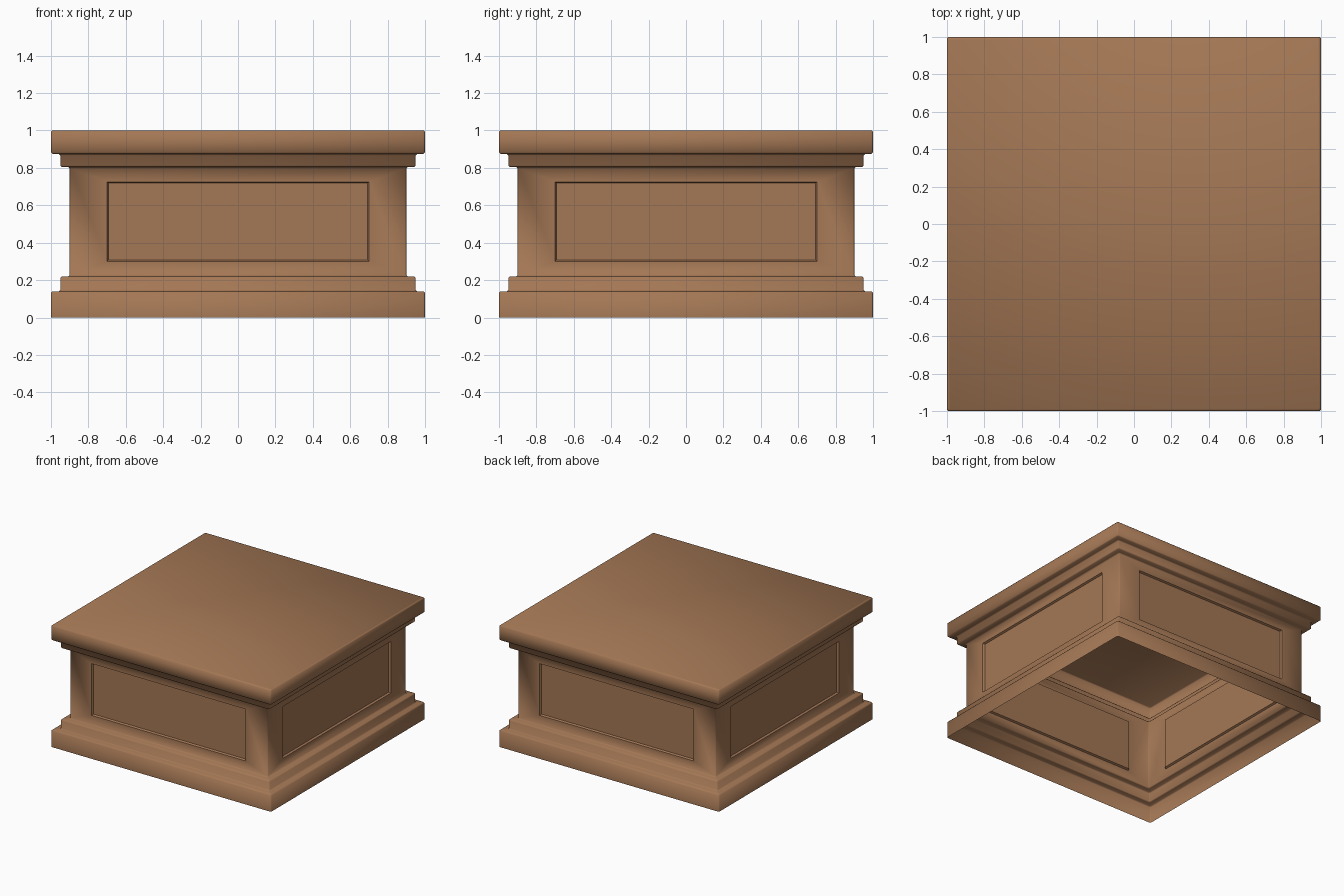
import bpy, bmesh, math
from mathutils import Vector

if "Cube" in bpy.data.objects:
    bpy.data.objects.remove(bpy.data.objects["Cube"])

C = 0.008  # small chamfer on every edge

wood = bpy.data.materials.new("warm brown wood")
wood.diffuse_color = (0.37, 0.185, 0.09, 1)
wood.use_nodes = True
wood.node_tree.nodes["Principled BSDF"].inputs["Base Color"].default_value = wood.diffuse_color

# moulding outline as (half width, height), open at the bottom
outline = [(1, 0), (1, 0.14), (0.95, 0.14), (0.95, 0.22), (0.9, 0.22),
           (0.9, 0.805), (0.95, 0.805), (0.95, 0.875), (1, 0.875), (1, 1), (0, 1)]


def chamfer(points):
    pts = [Vector(p) for p in points]
    out = [pts[0]]
    for a, b, c in zip(pts, pts[1:], pts[2:]):
        out += [b + (a - b).normalized() * C, b + (c - b).normalized() * C]
    return out


bm = bmesh.new()

# square rings with chamfered corners
rings = []
for w, z in chamfer(outline):
    k = w - C
    ring = [(k, -w), (w, -k), (w, k), (k, w), (-k, w), (-w, k), (-w, -k), (-k, -w)]
    rings.append([bm.verts.new((x, y, z)) for x, y in ring])
for lo, hi in zip(rings, rings[1:]):
    for i in range(8):
        j = (i + 1) % 8
        bm.faces.new((lo[i], lo[j], hi[j], hi[i]))
bm.faces.new(rings[-1])  # flat top
bm.normal_update()

# recessed panel on each of the four body sides
sides = [f for f in bm.faces
         if 0.45 < f.calc_center_median().z < 0.6 and f.calc_area() > 0.5]
bmesh.ops.inset_individual(bm, faces=sides, thickness=0.07)
for f in sides:
    for v in f.verts:
        v.co.z = 0.725 if v.co.z > 0.5 else 0.30
        for a in (0, 1):
            if abs(f.normal[a]) < 0.5:
                v.co[a] = math.copysign(0.70, v.co[a])
bmesh.ops.inset_individual(bm, faces=sides, thickness=0.01, depth=-0.015)

mesh = bpy.data.meshes.new("panelled_plinth")
bm.to_mesh(mesh)
bm.free()
mesh.materials.append(wood)
plinth = bpy.data.objects.new("panelled_plinth", mesh)
bpy.context.collection.objects.link(plinth)
bpy.context.view_layer.objects.active = plinth
plinth.select_set(True)
bpy.ops.object.shade_smooth_by_angle(angle=math.radians(50))
